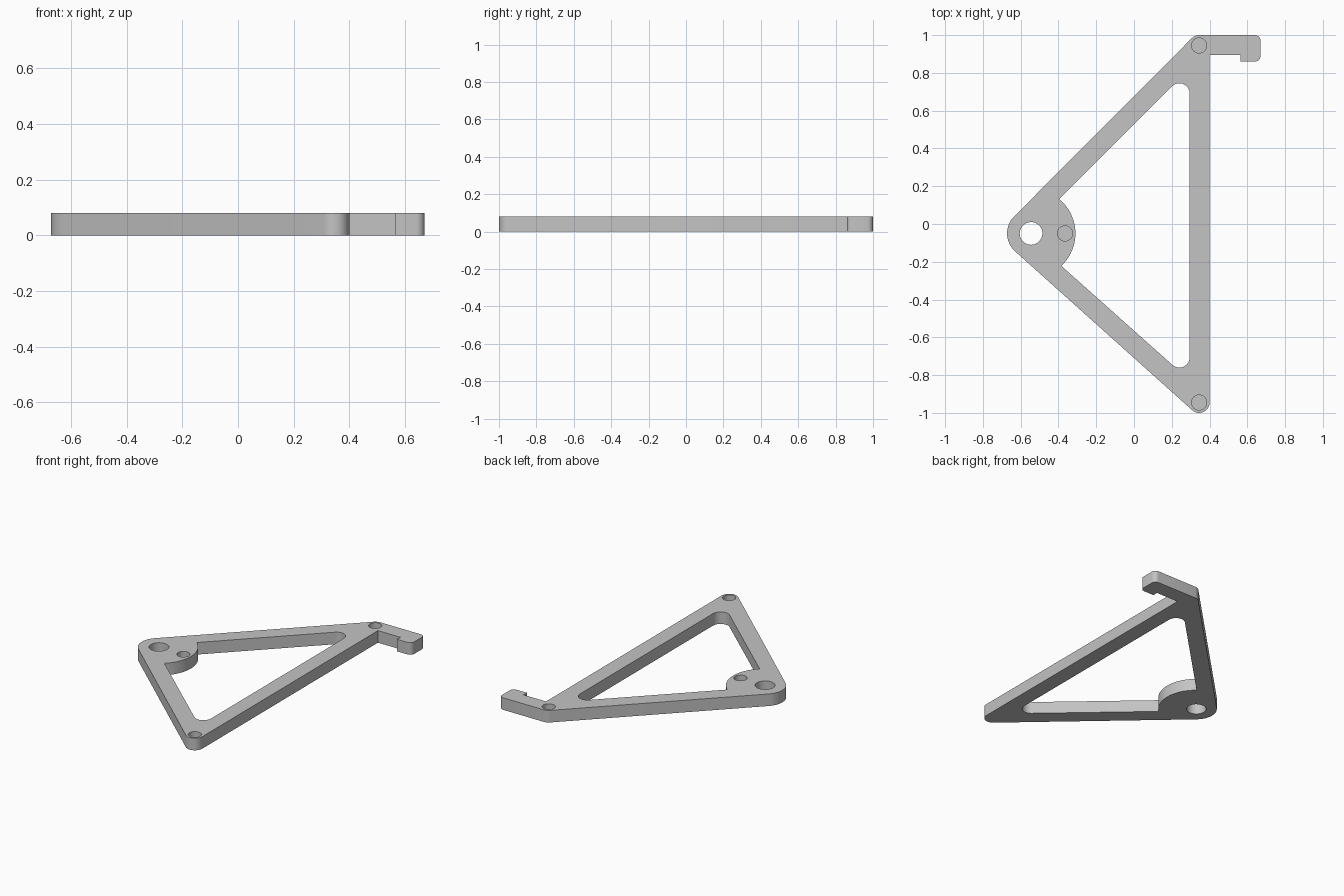
import bpy
import bmesh
from math import sin, cos, radians

if "Cube" in bpy.data.objects:
    bpy.data.objects.remove(bpy.data.objects["Cube"], do_unlink=True)

THICK = 0.08          # plate thickness
HUB = (-0.545, -0.05)  # pivot centre
TOP = (0.345, 0.945)
BOTTOM = (0.345, -0.945)
UP, DOWN = 135.1, 228.1  # outward directions of the two slanted edges

grey = bpy.data.materials.new("plain grey")
grey.use_nodes = True
colour = (0.55, 0.55, 0.55, 1)
grey.diffuse_color = colour
grey.node_tree.nodes["Principled BSDF"].inputs["Base Color"].default_value = colour


def arc(centre, r, start, end, n=12):
    angles = [radians(start + (end - start) * i / n) for i in range(n + 1)]
    return [(centre[0] + r * cos(a), centre[1] + r * sin(a)) for a in angles]


def circle(centre, r):
    return arc(centre, r, 0, 360, 40)[:-1]


def prism(name, outline, z0, z1):
    bm = bmesh.new()
    base = bm.faces.new([bm.verts.new((x, y, z0)) for x, y in outline])
    top = bmesh.ops.extrude_face_region(bm, geom=[base])["geom"]
    verts = [v for v in top if isinstance(v, bmesh.types.BMVert)]
    bmesh.ops.translate(bm, verts=verts, vec=(0, 0, z1 - z0))
    bmesh.ops.recalc_face_normals(bm, faces=bm.faces)
    mesh = bpy.data.meshes.new(name)
    bm.to_mesh(mesh)
    bm.free()
    mesh.materials.append(grey)
    obj = bpy.data.objects.new(name, mesh)
    bpy.context.collection.objects.link(obj)
    return obj


# Triangular frame with a hooked arm at the back corner
outline = (arc(HUB, 0.127, UP, DOWN, 20)
           + arc(BOTTOM, 0.055, DOWN, 360)
           + [(0.40, 0.895), (0.565, 0.895), (0.565, 0.86)]
           + arc((0.64, 0.89), 0.03, -90, 0, 8)
           + arc((0.64, 0.97), 0.03, 0, 90, 8)
           + arc(TOP, 0.055, 90, UP, 6))
frame = prism("bracket_frame", outline, 0, THICK)

# Large opening, bounded on the left by the round hub
window = (arc(HUB, 0.235, 50.5, -47, 28)
          + arc((0.24, -0.705), 0.055, DOWN, 360)
          + arc((0.24, 0.69), 0.055, 0, UP))
cutters = [prism("window_cutter", window, -0.1, 0.2),
           prism("pivot_hole_cutter", circle(HUB, 0.06), -0.1, 0.2)]

# Shallow round sockets in the upper face
for i, centre in enumerate([TOP, BOTTOM, (-0.365, -0.05)]):
    cutters.append(prism(f"socket_cutter_{i}", circle(centre, 0.04), 0.04, 0.2))

bpy.ops.object.select_all(action="DESELECT")
frame.select_set(True)
bpy.context.view_layer.objects.active = frame
for cutter in cutters:
    cutter.hide_render = True
    cut = frame.modifiers.new(cutter.name, "BOOLEAN")
    cut.operation = "DIFFERENCE"
    cut.solver = "EXACT"
    cut.object = cutter
    bpy.ops.object.modifier_apply(modifier=cut.name)
    bpy.data.objects.remove(cutter, do_unlink=True)

bpy.ops.object.shade_smooth_by_angle(angle=radians(30))
